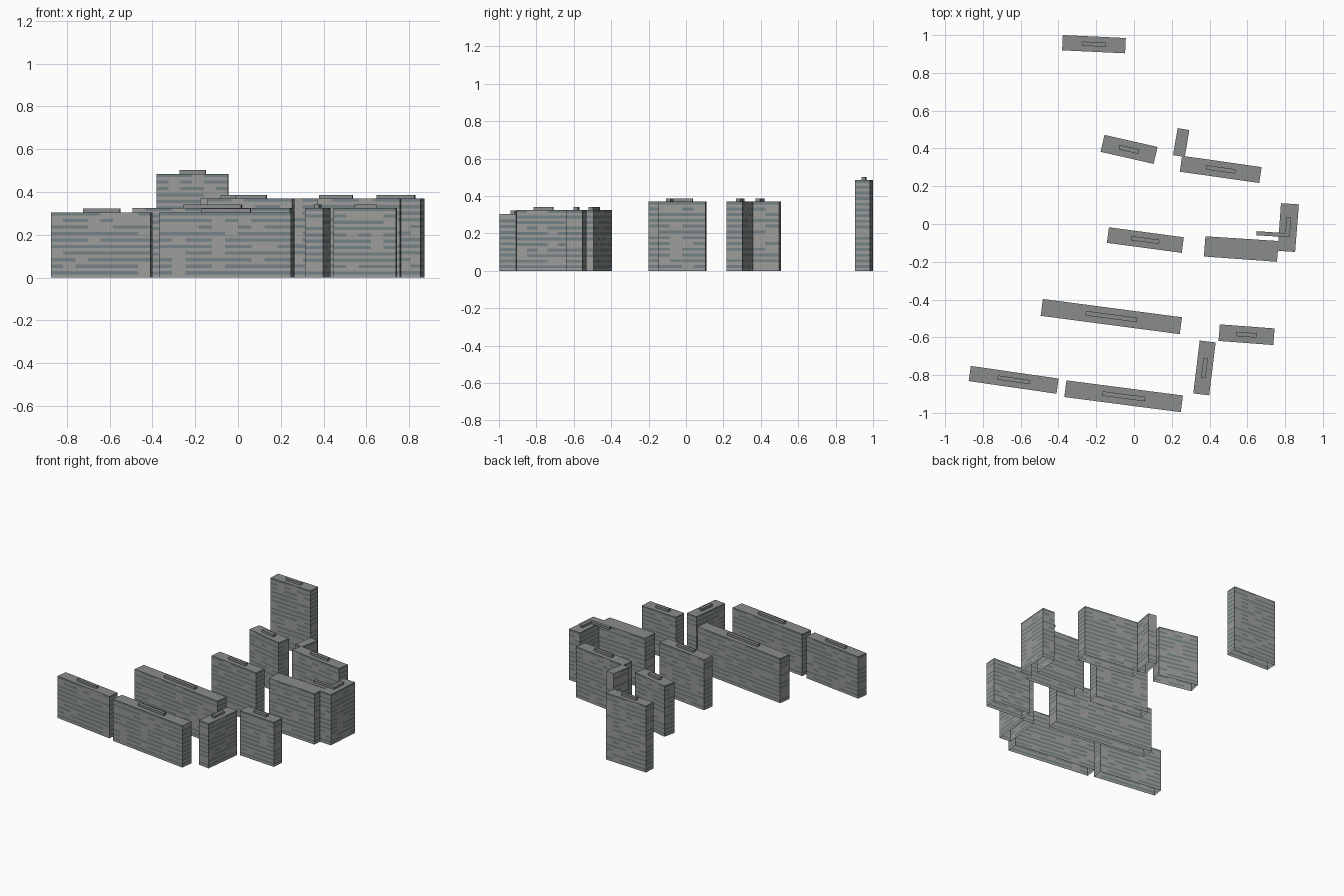
import bpy, bmesh, math, random
from mathutils import Vector

if "Cube" in bpy.data.objects:
    bpy.data.objects.remove(bpy.data.objects["Cube"])

random.seed(4)
FLOOR = 0.03     # storey height


def material(name, rgb):
    m = bpy.data.materials.new(name)
    m.diffuse_color = (*rgb, 1)
    m.use_nodes = True
    m.node_tree.nodes["Principled BSDF"].inputs["Base Color"].default_value = m.diffuse_color
    return m


MATS = [material("concrete", (0.33, 0.33, 0.32)),
        material("glass", (0.17, 0.22, 0.23)),
        material("roofing", (0.25, 0.265, 0.26))]


def rect(cx, cy, length, width, deg):
    # counter-clockwise corners of a turned rectangle
    c, s = math.cos(math.radians(deg)), math.sin(math.radians(deg))
    return [(cx + u * length / 2 * c - v * width / 2 * s,
             cy + u * length / 2 * s + v * width / 2 * c)
            for u, v in ((-1, -1), (1, -1), (1, 1), (-1, 1))]


def finish(name, bm):
    me = bpy.data.meshes.new(name)
    bm.to_mesh(me)
    bm.free()
    for m in MATS:
        me.materials.append(m)
    ob = bpy.data.objects.new(name, me)
    bpy.context.collection.objects.link(ob)


def add_quad(bm, a, b, z0, z1, mat):
    f = bm.faces.new([bm.verts.new((p[0], p[1], z))
                      for p, z in ((a, z0), (b, z0), (b, z1), (a, z1))])
    f.material_index = mat


def add_cap(bm, pts, z):
    f = bm.faces.new([bm.verts.new((x, y, z)) for x, y in pts])
    f.material_index = 2


def tower(name, pts, h):
    # open-bottomed block: every wall is split into storeys with window bands
    bm = bmesh.new()
    n = round(h / FLOOR)
    step = h / n
    for a, b in zip(pts, pts[1:] + pts[:1]):
        a, b = Vector(a), Vector(b)
        cells = max(1, round((b - a).length / 0.06))
        for k in range(n):
            z = k * step
            add_quad(bm, a, b, z, z + step * 0.5, 0)
            for i in range(cells):
                p, q = a.lerp(b, i / cells), a.lerp(b, (i + 1) / cells)
                add_quad(bm, p, q, z + step * 0.5, z + step,
                         1 if random.random() < 0.8 else 0)
    add_cap(bm, pts, h)
    bmesh.ops.remove_doubles(bm, verts=bm.verts, dist=1e-5)
    finish(name, bm)


def roof_box(name, pts, z0, z1):
    bm = bmesh.new()
    for a, b in zip(pts, pts[1:] + pts[:1]):
        add_quad(bm, a, b, z0, z1, 2)
    add_cap(bm, pts, z1)
    bmesh.ops.remove_doubles(bm, verts=bm.verts, dist=1e-5)
    finish(name, bm)


# Slab blocks: name, x, y, length, width, angle, height, has roof box
blocks = [
    ("rear_tower", -0.212, 0.952, 0.334, 0.081, -2.7, 0.485, True),
    ("north_west_block", -0.026, 0.395, 0.288, 0.092, -12.8, 0.37, True),
    ("north_small_block", 0.25, 0.431, 0.145, 0.063, 80.5, 0.37, False),
    ("north_east_block", 0.459, 0.289, 0.425, 0.085, -8.1, 0.37, True),
    ("middle_block", 0.06, -0.085, 0.40, 0.083, -7.6, 0.37, True),
    ("long_block", -0.12, -0.49, 0.743, 0.09, -7.5, 0.325, True),
    ("east_block", 0.596, -0.586, 0.291, 0.088, -4.3, 0.325, True),
    ("cross_block", 0.373, -0.762, 0.282, 0.085, 83, 0.325, True),
    ("front_west_block", -0.637, -0.825, 0.47, 0.081, -8.2, 0.305, True),
    ("front_block", -0.055, -0.912, 0.622, 0.089, -7.4, 0.305, True),
]
for name, x, y, l, w, deg, h, roof in blocks:
    tower(name, rect(x, y, l, w, deg), h)
    if roof:
        roof_box(name + "_roof_box", rect(x, y, l * 0.37, w * 0.27, deg), h, h + 0.017)

# L-shaped block with its L-shaped roof box
tower("corner_block", [(0.37, -0.172), (0.757, -0.2), (0.762, -0.142), (0.853, -0.148),
                       (0.873, 0.104), (0.778, 0.11), (0.764, -0.09), (0.378, -0.065)], 0.37)
roof_box("corner_block_roof_box", [(0.648, -0.06), (0.825, -0.07), (0.831, 0.035),
                                   (0.808, 0.037), (0.80, -0.048), (0.648, -0.038)],
         0.37, 0.387)
